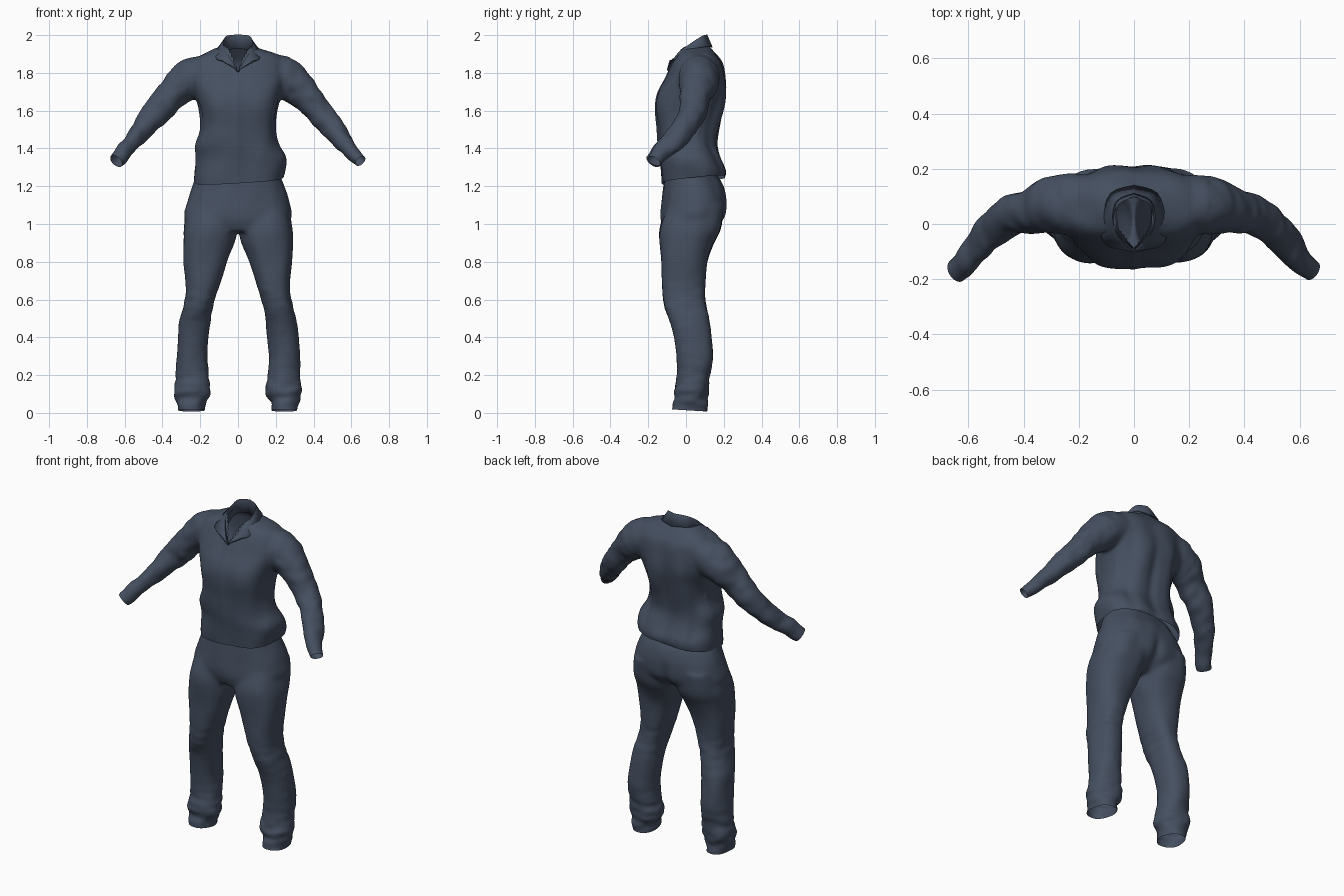
import bpy, bmesh, math
from mathutils import Vector, noise

cube = bpy.data.objects.get("Cube")
if cube:
    bpy.data.objects.remove(cube)

# Single cloth colour
cloth = bpy.data.materials.new("slate_blue_cloth")
cloth.use_nodes = True
colour = (0.060, 0.079, 0.118, 1)
cloth.diffuse_color = colour
bsdf = next(n for n in cloth.node_tree.nodes if n.type == 'BSDF_PRINCIPLED')
bsdf.inputs["Base Color"].default_value = colour
bsdf.inputs["Roughness"].default_value = 0.9


def smooth_rows(rows, steps=4):
    """Catmull-Rom interpolation between rows of numbers."""
    out = []
    last = len(rows) - 1
    for i in range(last):
        a, b, c, d = (rows[min(max(i + k, 0), last)] for k in (-1, 0, 1, 2))
        for s in range(steps):
            t = s / steps
            out.append([0.5 * (2 * q + (r - p) * t + (2 * p - 5 * q + 4 * r - u) * t * t
                               + (3 * q - p - 3 * r + u) * t ** 3)
                        for p, q, r, u in zip(a, b, c, d)])
    return out + [list(rows[-1])]


def skin(bm, rings):
    """Closed tube through a list of rings of points."""
    loops = [[bm.verts.new(p) for p in ring] for ring in rings]
    n = len(loops[0])
    for a, b in zip(loops, loops[1:]):
        for i in range(n):
            bm.faces.new((a[i], a[(i + 1) % n], b[(i + 1) % n], b[i]))
    bm.faces.new(list(reversed(loops[0])))
    bm.faces.new(loops[-1])


def rounded(power, n=36):
    """Unit superellipse."""
    for i in range(n):
        a = math.tau * i / n
        c, s = math.cos(a), math.sin(a)
        yield (math.copysign(abs(c) ** (2 / power), c),
               math.copysign(abs(s) ** (2 / power), s))


def add_body(bm, rows, power=2.3):
    """Rows are: height, left, right, front and back limits."""
    skin(bm, [[((x0 + x1) / 2 + u * (x1 - x0) / 2, (y0 + y1) / 2 + v * (y1 - y0) / 2, z)
               for u, v in rounded(power)] for z, x0, x1, y0, y1 in smooth_rows(rows)])


def add_sleeve(bm, rows, side):
    """Rows are: centre x, y, z, then radius across and radius in depth."""
    rows = smooth_rows(rows)
    centres = [Vector((side * r[0], r[1], r[2])) for r in rows]
    rings = []
    for i, r in enumerate(rows):
        tangent = (centres[min(i + 1, len(rows) - 1)] - centres[max(i - 1, 0)]).normalized()
        across = tangent.cross(Vector((0, 1, 0))).normalized()
        depth = across.cross(tangent)
        rings.append([centres[i] + across * u * r[3] + depth * v * r[4]
                      for u, v in rounded(2)])
    skin(bm, rings)


def finish(obj):
    obj.data.materials.clear()
    obj.data.materials.append(cloth)
    bpy.ops.object.select_all(action='DESELECT')
    obj.select_set(True)
    bpy.context.view_layer.objects.active = obj
    bpy.ops.object.shade_smooth_by_angle(angle=math.radians(60))


def make_object(name, bm):
    mesh = bpy.data.meshes.new(name)
    bm.to_mesh(mesh)
    bm.free()
    obj = bpy.data.objects.new(name, mesh)
    bpy.context.collection.objects.link(obj)
    return obj


def tailor(name, bm, folds, cuts, hole=None):
    """Fuse the tubes, press in folds, then cut the openings."""
    bmesh.ops.recalc_face_normals(bm, faces=bm.faces[:])
    obj = make_object(name, bm)
    fuse = obj.modifiers.new("fuse", 'REMESH')
    fuse.mode = 'VOXEL'
    fuse.voxel_size = 0.01
    relax = obj.modifiers.new("relax", 'SMOOTH')
    relax.iterations = 14
    fused = bpy.data.meshes.new_from_object(
        obj.evaluated_get(bpy.context.evaluated_depsgraph_get()))
    obj.modifiers.clear()
    bm = bmesh.new()
    bm.from_mesh(fused)
    bm.normal_update()
    shifts = [v.normal * folds(v.co, v.normal) for v in bm.verts]
    for v, shift in zip(bm.verts, shifts):
        v.co += shift
    for point, normal in cuts:
        bmesh.ops.bisect_plane(bm, geom=bm.verts[:] + bm.edges[:] + bm.faces[:],
                               plane_co=point, plane_no=normal, clear_outer=True)
    if hole:
        gone = [f for f in bm.faces if hole(f.calc_center_median())]
        bmesh.ops.delete(bm, geom=gone, context='FACES')
    bm.to_mesh(obj.data)
    bm.free()
    bpy.data.meshes.remove(fused)
    finish(obj)


def bump(value, centre, width):
    return math.exp(-((value - centre) / width) ** 2)


# Shirt: torso and two sleeves
torso = [(1.16, -.23, .235, -.122, .19), (1.23, -.232, .238, -.13, .205),
         (1.28, -.23, .25, -.134, .213), (1.35, -.225, .255, -.137, .18),
         (1.42, -.23, .215, -.145, .16), (1.50, -.20, .197, -.157, .172),
         (1.60, -.202, .207, -.16, .197), (1.70, -.235, .235, -.147, .213),
         (1.78, -.26, .26, -.107, .208), (1.85, -.25, .25, -.075, .195),
         (1.89, -.22, .22, -.052, .17), (1.92, -.14, .14, -.035, .148),
         (1.945, -.08, .08, -.02, .13)]
sleeve = [(.06, .065, 1.815, .095, .09), (.15, .07, 1.80, .102, .105),
          (.23, .07, 1.778, .110, .11), (.30, .065, 1.735, .099, .102),
          (.36, .05, 1.675, .083, .083), (.44, .03, 1.583, .073, .074),
          (.51, -.018, 1.50, .06, .067), (.58, -.10, 1.41, .045, .058),
          (.63, -.155, 1.352, .037, .044), (.67, -.20, 1.305, .035, .04)]


def shirt_folds(p, n):
    d = 0.009 * noise.noise(Vector((p.x * 9, p.y * 9, p.z * 6)))
    if abs(p.x) > 0.27:  # rumpled sleeves
        d += 0.007 * noise.noise(Vector((p.x * 18, p.y * 10, p.z * 18)))
    elif n.y > 0.3:      # long folds down the back
        reach = bump(p.z, 1.5, 0.25)
        d += reach * (0.008 * bump(abs(p.x), 0.09, 0.04) - 0.012 * bump(p.x, 0.01, 0.03)
                      - 0.012 * bump(abs(p.x), 0.16, 0.03))
    elif n.y < -0.3:     # chest and button band
        d += 0.013 * bump(abs(p.x), 0.135, 0.06) * bump(p.z, 1.63, 0.08)
        d += 0.003 * bump(p.x, 0.0, 0.018)
    return d


bm = bmesh.new()
add_body(bm, torso, 2.6)
for side in (-1, 1):
    add_sleeve(bm, sleeve, side)
cuffs = [((side * .645, -.175, 1.335), (side * .6, -.5, -.65)) for side in (-1, 1)]
tailor("shirt", bm, shirt_folds, cuffs + [((0, 0, 1.228), (.06, .1, -1))],
       lambda c: c.z > 1.78 and -.1 < c.y < .095 and abs(c.x) < min(.06, .7 * (c.y + .095)))

# Trousers: hips and two legs
hips = [(1.32, -.19, .19, -.10, .13), (1.25, -.22, .222, -.11, .17),
        (1.20, -.238, .24, -.118, .20), (1.12, -.265, .268, -.128, .218),
        (1.03, -.282, .28, -.134, .205), (.96, -.20, .20, -.115, .12)]
leg = [(1.10, .0, .262, -.10, .205), (.98, .004, .286, -.137, .187),
       (.90, .02, .288, -.14, .147), (.80, .057, .287, -.132, .114),
       (.65, .106, .278, -.127, .102), (.55, .137, .292, -.112, .11),
       (.45, .152, .315, -.075, .13), (.30, .163, .327, -.052, .144),
       (.18, .154, .328, -.05, .124), (.125, .143, .34, -.066, .122),
       (.08, .16, .33, -.055, .112), (.04, .178, .318, -.07, .112),
       (-.04, .182, .308, -.075, .112)]


def trouser_folds(p, n):
    low = bump(p.z, 0.1, 0.15) + 0.4 * bump(p.z, 0.58, 0.12)
    d = 0.007 * noise.noise(Vector((p.x * 10, p.y * 10, p.z * 5)))
    d += 0.010 * low * noise.noise(Vector((p.x * 12, p.y * 12, p.z * 26)))
    if n.y > 0.2:        # seat seam
        d -= 0.016 * bump(p.x, 0, 0.03) * bump(p.z, 1.05, 0.09)
    return d


bm = bmesh.new()
add_body(bm, hips)
for side in (-1, 1):
    add_body(bm, [(z, side * a, side * b, y0, y1) for z, a, b, y0, y1 in leg])
tailor("trousers", bm, trouser_folds, [((0, 0, 0.014), (0, -0.06, -1)), ((0, 0, 1.3), (0, 0, 1))])

# Collar: inner stand, fold line and outer fall, each from front to back
stand = [(.0, -.09, 1.80), (.05, -.035, 1.87), (.064, .02, 1.90), (.056, .075, 1.92), (0, .10, 1.93)]
fold = [(.008, -.10, 1.82), (.058, -.045, 1.90), (.078, .02, 1.95), (.062, .085, 1.992), (0, .112, 2.0)]
fall = [(.085, -.085, 1.865), (.115, -.055, 1.875), (.113, .02, 1.92), (.083, .11, 1.94), (0, .138, 1.935)]
bm = bmesh.new()
bands = []
for line in (stand, fold, fall):
    half = smooth_rows(line)
    bands.append([bm.verts.new(p) for p in half]
                 + [bm.verts.new((-p[0], p[1], p[2])) for p in reversed(half[:-1])])
for a, b in zip(bands, bands[1:]):
    for i in range(len(a) - 1):
        bm.faces.new((a[i], a[i + 1], b[i + 1], b[i]))
bmesh.ops.recalc_face_normals(bm, faces=bm.faces[:])
collar = make_object("collar", bm)
thick = collar.modifiers.new("cloth_thickness", 'SOLIDIFY')
thick.thickness = 0.006
thick.offset = 0
finish(collar)
